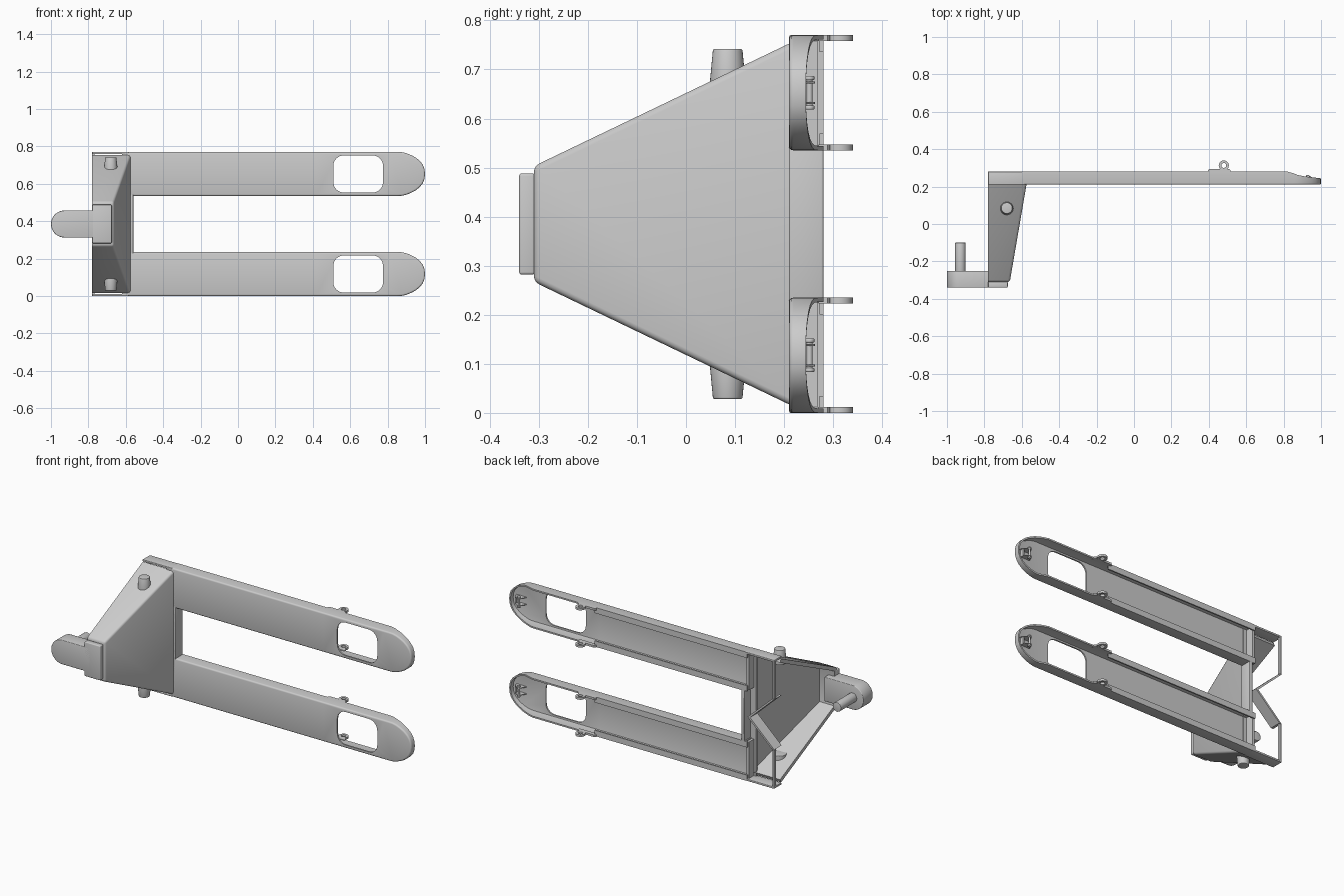
import bpy, bmesh
from math import cos, sin, pi, radians
from mathutils import Matrix

if "Cube" in bpy.data.objects:
    bpy.data.objects.remove(bpy.data.objects["Cube"])

MID = 0.385          # symmetry plane height between the two forks
FRONT, BACK = 0.21, 0.28


def finish(name, bm, bevel=0, thick=0, segs=3, cutter=None):
    me = bpy.data.meshes.new(name)
    bm.to_mesh(me)
    bm.free()
    ob = bpy.data.objects.new(name, me)
    bpy.context.collection.objects.link(ob)
    if bevel:
        m = ob.modifiers.new("bevel", 'BEVEL')
        m.width, m.segments, m.limit_method = bevel, segs, 'ANGLE'
        m.angle_limit = radians(40)
    if thick:
        m = ob.modifiers.new("shell", 'SOLIDIFY')
        m.thickness, m.offset, m.use_even_offset = thick, -1, True
    if cutter:
        m = ob.modifiers.new("cut", 'BOOLEAN')
        m.object, m.operation, m.solver = cutter, 'DIFFERENCE', 'EXACT'
    bpy.ops.object.select_all(action='DESELECT')
    bpy.context.view_layer.objects.active = ob
    ob.select_set(True)
    bpy.ops.object.convert(target='MESH')
    bpy.ops.object.shade_smooth_by_angle(angle=radians(35))
    return ob


def prism(name, pts, axis, a, b, bevel=0):
    """Extrude a profile from a to b; 'y' takes (x, z) points, 'z' takes (x, y)."""
    bm = bmesh.new()
    def put(p, h):
        return (p[0], h, p[1]) if axis == 'y' else (p[0], p[1], h)
    lo = [bm.verts.new(put(p, a)) for p in pts]
    hi = [bm.verts.new(put(p, b)) for p in pts]
    n = len(pts)
    bm.faces.new(lo)
    bm.faces.new(hi[::-1])
    for i in range(n):
        j = (i + 1) % n
        bm.faces.new((lo[j], lo[i], hi[i], hi[j]))
    bmesh.ops.recalc_face_normals(bm, faces=bm.faces)
    return finish(name, bm, bevel)


def box(name, x0, x1, y0, y1, z0, z1, bevel=0):
    return prism(name, [(x0, z0), (x1, z0), (x1, z1), (x0, z1)], 'y', y0, y1, bevel)


def arc(cx, cy, r, a0, a1, n=8):
    return [(cx + r * cos(radians(a0 + (a1 - a0) * i / n)),
             cy + r * sin(radians(a0 + (a1 - a0) * i / n))) for i in range(n + 1)]


def cone(name, loc, r1, r2, depth, rot=Matrix(), bevel=0):
    bm = bmesh.new()
    bmesh.ops.create_cone(bm, cap_ends=True, segments=32, radius1=r1, radius2=r2,
                          depth=depth, matrix=Matrix.Translation(loc) @ rot)
    return finish(name, bm, bevel)


def wall_height(x):
    """Depth of the fork side wall, dropping towards the tip."""
    keys = [(-1, .07), (.82, .07), (.85, .062), (.88, .05), (.93, .042), (1.01, .033)]
    for (xa, ha), (xb, hb) in zip(keys, keys[1:]):
        if x <= xb:
            return ha + (hb - ha) * (x - xa) / (xb - xa)


def fork(side, z0):
    c = z0 + 0.1175
    # channel with rounded tip, open at the back
    half = [(-.59, .1175), (.42, .1175), (.82, .1175), (.85, .1175), (.875, .1165), (.9, .111),
            (.925, .101), (.95, .088), (.972, .07), (.988, .05), (.997, .027)]
    pts = [(x, c - w) for x, w in half] + [(1, c)] + [(x, c + w) for x, w in half[::-1]]
    bm = bmesh.new()
    plate = [bm.verts.new((x, FRONT, z)) for x, z in pts]
    rim = [bm.verts.new((x, FRONT + wall_height(x), z)) for x, z in pts]
    bm.faces.new(plate)
    for i in range(len(pts) - 1):
        bm.faces.new((plate[i + 1], plate[i], rim[i], rim[i + 1]))
    # roller window
    r, x0, x1 = .055, .51, .775
    lo, hi = c - .099, c + .099
    win = (arc(x1 - r, lo + r, r, -90, 0) + arc(x1 - r, hi - r, r, 0, 90) +
           arc(x0 + r, hi - r, r, 90, 180) + arc(x0 + r, lo + r, r, 180, 270))
    cutter = prism("window_cutter", win, 'y', .15, .25)
    cutter.hide_render = True
    finish(side + "_fork", bm, .009, .009, cutter=cutter)
    bpy.data.objects.remove(cutter)

    # inner stiffening lips and roller ears on both walls
    for label, s in (("outer", -1), ("inner", 1)):
        wa, wb = c + s * .1165, c + s * .083
        box(f"{side}_{label}_lip", -.6, .41, .272, BACK, min(wa, wb), max(wa, wb))
        ea, eb = sorted((c + s * .1175, c + s * .105))
        ex, ey, ro, ri = .48, .313, .027, .013
        bm = bmesh.new()
        n = 32
        rings = []
        for z in (ea, eb):
            for rad in (ro, ri):
                rings.append([bm.verts.new((ex + rad * cos(2 * pi * i / n),
                                            ey + rad * sin(2 * pi * i / n), z)) for i in range(n)])
        oa, ia, ob_, ib = rings
        for p, q in ((oa, ia), (ia, ib), (ib, ob_), (ob_, oa)):
            for i in range(n):
                j = (i + 1) % n
                bm.faces.new((p[i], p[j], q[j], q[i]))
        bmesh.ops.recalc_face_normals(bm, faces=bm.faces)
        finish(f"{side}_{label}_ear", bm)
        prism(f"{side}_{label}_ear_base",
              [(.395, .27), (.515, .27), (.515, .288), (.508, .294), (.402, .294), (.395, .288)],
              'z', ea, eb)
        # tip bracket cheek and knob
        k = c + s * .021
        prism(f"{side}_{label}_tip_cheek", [(.9, .215), (.97, .215), (.96, .245)] +
              arc(.93, .252, .011, 30, 150), 'z', k - .002, k + .002)
        cone(f"{side}_{label}_tip_knob", (.93, .252, c + s * .03), .01, .01, .009, bevel=.003)
    cone(side + "_tip_axle", (.93, .252, c), .006, .006, .06)
    box(side + "_tip_block", .955, .963, .215, .24, c - .021, c + .021)

    # box section behind the fork
    outer = z0 if z0 < MID else z0 + .235
    o2 = outer + (.012 if z0 < MID else -.012)
    box(side + "_frame_side", -.78, -.585, FRONT, BACK, min(outer, o2), max(outer, o2), .003)
    box(side + "_frame_end_bar", -.78, -.768, .265, BACK, z0 + .002, z0 + .233)
    box(side + "_frame_rib", -.605, -.588, FRONT, .268, z0 + .005, z0 + .23)


fork("lower", 0)
fork("upper", .535)

# cross wall between the forks and front strip joining it to the body
box("cross_wall", -.582, -.56, FRONT, BACK, .225, .545, .004)
box("cross_strip", -.62, -.565, FRONT, .222, .01, .76)
# V shaped gusset between the frame boxes
prism("v_gusset", [(-.78, .235), (-.62, MID), (-.78, .535), (-.765, .535),
                   (-.603, MID), (-.765, .235)], 'y', FRONT, BACK)

# hollow tapered body, open to the left and to the back
bm = bmesh.new()
wide = [bm.verts.new((x, .215, MID + s * .37)) for x, s in ((-.78, -1), (-.574, -1), (-.574, 1), (-.78, 1))]
slim = [bm.verts.new((x, -.31, MID + s * .118)) for x, s in ((-.78, -1), (-.664, -1), (-.664, 1), (-.78, 1))]
bm.faces.new(slim)
for i in range(3):
    bm.faces.new((slim[i + 1], slim[i], wide[i], wide[i + 1]))
finish("body_shell", bm, .012, .022)

# cap plate, rounded tongue and upright pin
box("cap_plate", -.78, -.675, -.34, -.308, MID - .103, MID + .103, .005)
prism("tongue", [(-.74, MID - .0725)] + [(-.74, MID + .0725)] +
      arc(-.9275, MID, .0725, 90, 270, 24), 'y', -.34, -.25, .004)
cone("tongue_pin", (-.928, -.18, MID), .028, .028, .16, Matrix.Rotation(pi / 2, 4, 'X'), .003)

# tapered side stubs
cone("upper_stub", (-.68, .085, .699), .038, .03, .085, bevel=.003)
cone("lower_stub", (-.68, .085, .071), .03, .038, .085, bevel=.003)
